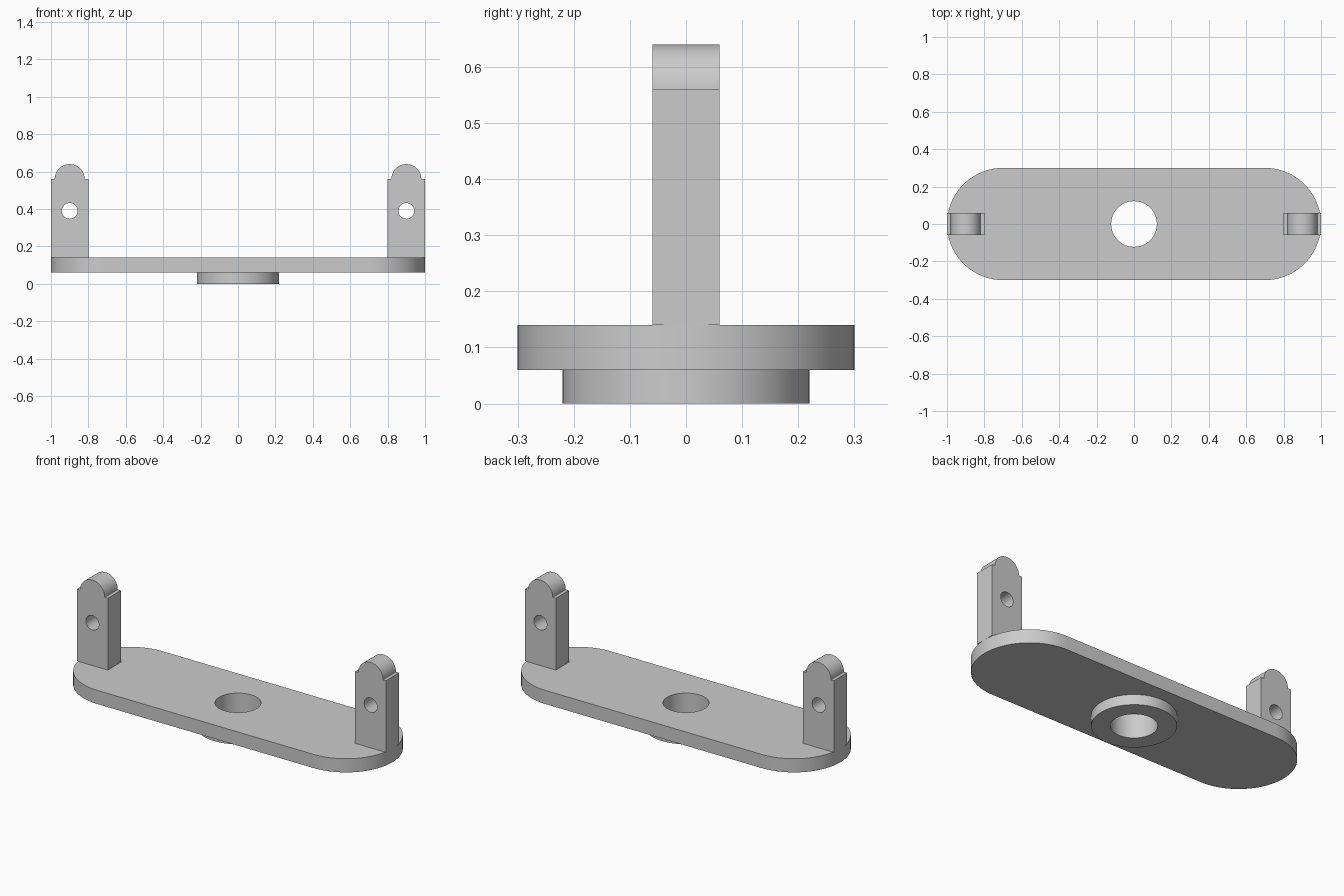
import bpy, bmesh, math
from mathutils import Vector

if "Cube" in bpy.data.objects:
    bpy.data.objects.remove(bpy.data.objects["Cube"])

grey = bpy.data.materials.new("light grey")
grey.use_nodes = True
grey.diffuse_color = (0.6, 0.6, 0.6, 1)
grey.node_tree.nodes["Principled BSDF"].inputs["Base Color"].default_value = (0.6, 0.6, 0.6, 1)


def arc(cx, cy, r, start, end, steps):
    """Points along an arc, angles in degrees."""
    angles = [math.radians(start + (end - start) * i / steps) for i in range(steps + 1)]
    return [(cx + r * math.cos(a), cy + r * math.sin(a)) for a in angles]


def circle(cx, cy, r, steps=64):
    return arc(cx, cy, r, 0, 360, steps)[:-1]


def extruded(name, loops, low, high, upright=False):
    """Solid from an outline plus hole loops; drawn in XY, or in XZ if upright."""
    def place(p, d):
        return (p[0], d, p[1]) if upright else (p[0], p[1], d)

    bm = bmesh.new()
    rims = {low: [], high: []}
    for loop in loops:
        a = [bm.verts.new(place(p, low)) for p in loop]
        b = [bm.verts.new(place(p, high)) for p in loop]
        for i in range(len(loop)):
            j = (i + 1) % len(loop)
            bm.faces.new((a[i], a[j], b[j], b[i]))
            rims[low].append(bm.edges.get((a[i], a[j])))
            rims[high].append(bm.edges.get((b[i], b[j])))
    normal = Vector((0, 1, 0)) if upright else Vector((0, 0, 1))
    for edges in rims.values():
        bmesh.ops.triangle_fill(bm, edges=edges, use_beauty=True, normal=normal)
    bmesh.ops.recalc_face_normals(bm, faces=bm.faces)
    mesh = bpy.data.meshes.new(name)
    bm.to_mesh(mesh)
    bm.free()
    mesh.materials.append(grey)
    obj = bpy.data.objects.new(name, mesh)
    bpy.context.collection.objects.link(obj)
    bpy.ops.object.select_all(action='DESELECT')
    obj.select_set(True)
    bpy.context.view_layer.objects.active = obj
    bpy.ops.object.shade_smooth_by_angle(angle=math.radians(30))
    return obj


# Base plate with rounded ends and a central bore
bore = circle(0, 0, 0.122)
stadium = arc(0.7, 0, 0.3, -90, 90, 48) + arc(-0.7, 0, 0.3, 90, 270, 48)
extruded("base_plate", [stadium, bore], 0.06, 0.14)

# Round boss under the plate, sharing the bore
extruded("bottom_boss", [circle(0, 0, 0.22), bore], 0, 0.06)

# Uprights with a narrower round top and a pin hole
for name, cx in (("left_upright", 0.9), ("right_upright", -0.9)):
    outline = ([(cx - 0.1, 0.14), (cx + 0.1, 0.14), (cx + 0.1, 0.56)]
               + arc(cx, 0.56, 0.08, 0, 180, 32) + [(cx - 0.1, 0.56)])
    extruded(name, [outline, circle(cx, 0.39, 0.042, 40)], -0.06, 0.06, upright=True)
